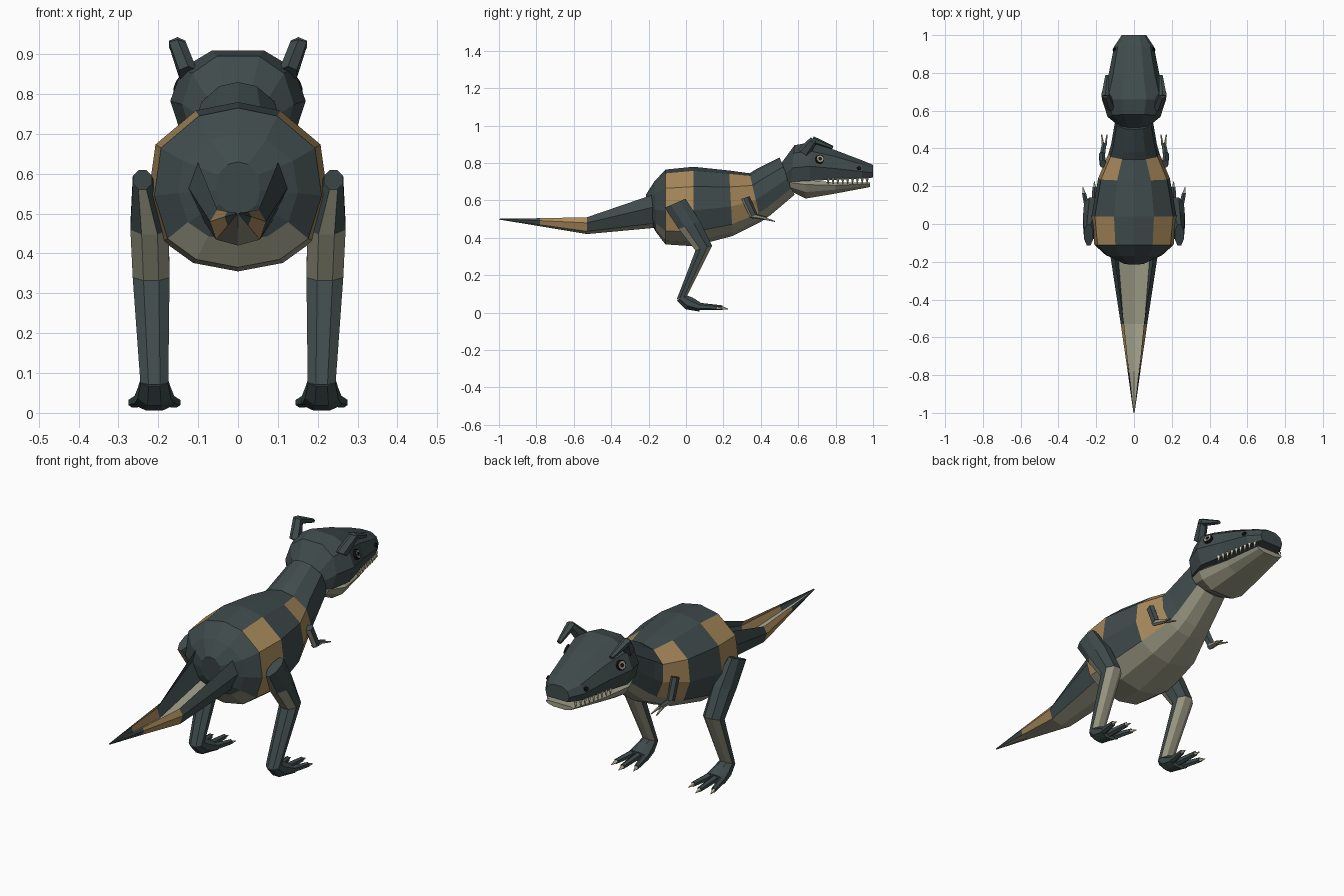
import bpy, bmesh, math
from mathutils import Vector, Matrix

cube = bpy.data.objects.get("Cube")
if cube:
    bpy.data.objects.remove(cube, do_unlink=True)


def material(name, rgb):
    m = bpy.data.materials.new(name)
    m.use_nodes = True
    m.diffuse_color = (*rgb, 1)
    bsdf = m.node_tree.nodes["Principled BSDF"]
    bsdf.inputs["Base Color"].default_value = (*rgb, 1)
    bsdf.inputs["Roughness"].default_value = 0.9
    return m


MATS = [material("dark_slate_skin", (.050, .070, .072)),
        material("tan_stripe", (.39, .25, .105)),
        material("pale_belly", (.34, .33, .24)),
        material("ivory", (.68, .60, .42)),
        material("black", (.008, .008, .008))]
SKIN, TAN, BELLY, IVORY, BLACK = range(5)


def finish(name, bm):
    me = bpy.data.meshes.new(name)
    bm.to_mesh(me)
    bm.free()
    for m in MATS:
        me.materials.append(m)
    ob = bpy.data.objects.new(name, me)
    bpy.context.collection.objects.link(ob)
    return ob


def loft(name, rings, rule=lambda i, j, n: SKIN, closed=True):
    """Skin a list of point rings; rule(ring, segment, normal) picks the colour."""
    bm = bmesh.new()
    vs = [[bm.verts.new(p) for p in r] for r in rings]
    n = len(rings[0])
    made = []
    for i in range(len(vs) - 1):
        for j in range(n if closed else n - 1):
            k = (j + 1) % n
            made.append((bm.faces.new((vs[i][j], vs[i][k], vs[i + 1][k], vs[i + 1][j])), i, j))
    if closed:
        made.append((bm.faces.new(vs[0]), 0, 0))
        made.append((bm.faces.new(vs[-1]), len(vs) - 2, 0))
    bmesh.ops.recalc_face_normals(bm, faces=bm.faces)
    for f, i, j in made:
        f.normal_update()
        f.material_index = rule(i, j, f.normal)
    return finish(name, bm)


def symmetric(half):
    """Close a half section by mirroring it in x; points on the centre stay single."""
    return half + [(-x, y, z) for x, y, z in reversed(half) if abs(x) > 1e-6]


def section_rings(shape, stations):
    """Stations: y at top, y at bottom, z top, z bottom, half width."""
    return [symmetric([(u * w, yb + (yt - yb) * t, zb + (zt - zb) * t) for u, t in shape])
            for yt, yb, zt, zb, w in stations]


def tube(name, side, stations, n=8, rule=lambda i, j, nrm: SKIN):
    """Stations: centre, half width in x, half depth vector (y, z)."""
    rings = []
    for (x, y, z), rx, (dy, dz) in stations:
        ring = []
        for k in range(n):
            a = 2 * math.pi * (k + .5) / n
            c, s = math.cos(a), math.sin(a)
            ring.append((side * (x + c * rx), y + s * dy, z + s * dz))
        rings.append(ring)
    return loft(name, rings, rule)


# Body and neck: dark back, two striped bands, pale belly
BODY = [(0, 1), (.47, .95), (.92, .75), (1, .45), (.84, .18), (.5, .05), (0, 0)]


def body_rule(i, j, n):
    seg = min(j, 11 - j)
    if seg >= 4 and i > 0:
        return BELLY
    return TAN if i in (2, 4) and seg in (1, 2, 3) else SKIN


loft("body", section_rings(BODY, [
    (-.215, -.20, .63, .50, .055), (-.17, -.16, .70, .43, .15),
    (-.11, -.11, .765, .365, .21), (.04, .04, .78, .355, .225),
    (.23, .25, .76, .41, .19), (.34, .40, .745, .485, .135),
    (.38, .45, .77, .52, .122), (.50, .58, .83, .63, .10)]), body_rule)

# Tail: open trough with striped walls and a pale floor
tail = [(-.15, (.105, .64), (.128, .57), (.085, .48), .455),
        (-.53, (.052, .51), (.07, .48), (.055, .435), .42),
        (-.78, (.027, .505), (.034, .492), (.026, .47), .462),
        (-1.0, (.003, .502), (.003, .501), (.002, .499), .498)]
tail_rings = []
for y, a, b, c, floor in tail:
    left = [(p[0], y, p[1]) for p in (a, b, c)]
    tail_rings.append(symmetric(left + [(0, y, floor)]))
loft("tail", tail_rings,
     lambda i, j, n: BELLY if j in (2, 3) else (TAN if i == 1 else SKIN), closed=False)

# Head and lower jaw
HEAD = [(.38, 1), (.82, .78), (1, .38), (.85, 0)]
loft("upper_head", section_rings(HEAD, [
    (.51, .53, .80, .70, .085), (.58, .56, .895, .70, .14), (.66, .66, .91, .705, .17),
    (.79, .79, .872, .71, .135), (.94, .94, .815, .717, .105), (1.0, 1.0, .79, .722, .065)]))
JAW = [(.8, 1), (1, .75), (.85, .35), (.45, 0)]
loft("lower_jaw", section_rings(JAW, [
    (.55, .56, .712, .65, .11), (.64, .64, .71, .61, .14),
    (.80, .80, .695, .637, .11), (.985, .985, .695, .672, .075)]), lambda i, j, n: BELLY)


def disc(bm, centre, normal, radius, depth, mat, sides=10):
    rot = Vector(normal).to_track_quat('Z', 'Y').to_matrix().to_4x4()
    got = bmesh.ops.create_cone(bm, cap_ends=True, segments=sides, radius1=radius, radius2=radius,
                                depth=depth, matrix=Matrix.Translation(centre) @ rot)
    for f in {f for v in got["verts"] for f in v.link_faces}:
        f.material_index = mat


for side, label in ((1, "left"), (-1, "right")):
    # Eye and nostril
    bm = bmesh.new()
    nrm = (side, .29, .37)
    for r, d, m in ((.024, .012, BLACK), (.019, .016, BELLY), (.010, .019, BLACK)):
        disc(bm, (side * .147, .715, .82), nrm, r, d, m)
    finish(label + "_eye", bm)
    bm = bmesh.new()
    disc(bm, (side * .104, .925, .772), (side, .25, .4), .011, .01, BLACK, 6)
    finish(label + "_nostril", bm)

    # Row of upper teeth
    bm = bmesh.new()
    for k in range(9):
        y = .76 + k * .026
        x = .120 - .18 * (y - .76) if y < .935 else .087 - .4 * (y - .94)
        got = bmesh.ops.create_cone(
            bm, cap_ends=True, segments=4, radius1=.009, radius2=.001, depth=.032,
            matrix=Matrix.Translation((side * x, y, .703)) @ Matrix.Rotation(math.pi, 4, 'X'))
    for f in bm.faces:
        f.material_index = IVORY
    finish(label + "_teeth", bm)

    # Bent crest: upright stalk and a forward prong
    tube(label + "_crest_stalk", side, [
        ((.125, .625, .85), .026, (.03, -.02)),
        ((.152, .685, .925), .024, (.018, -.012))], 6)
    tube(label + "_crest_prong", side, [
        ((.152, .675, .925), .024, (.008, .018)),
        ((.142, .785, .882), .012, (.004, .009))], 6)

    # Leg: thigh and shin, pale on the faces that look down
    tube(label + "_leg", side, [
        ((.24, -.058, .585), .026, (.06, .026)),
        ((.222, .018, .468), .052, (.062, .022)),
        ((.218, .095, .345), .050, (.048, .014)),
        ((.210, -.022, .08), .038, (.030, .010))], 8,
        lambda i, j, n: BELLY if n.z < -.3 else SKIN)

    # Foot with three splayed clawed toes
    tube(label + "_foot", side, [
        ((.21, -.025, .08), .037, (.027, .014)),
        ((.21, .015, .05), .045, (.020, .034)),
        ((.21, .075, .03), .055, (.004, .026))])
    for toe, spread, reach in (("inner", -.055, .165), ("middle", 0, .195), ("outer", .055, .165)):
        start = .21 + spread * .55
        end = .21 + spread
        tube(f"{label}_{toe}_toe", side, [
            ((start, .05, .035), .018, (0, .020)),
            ((end, reach, .026), .012, (0, .013))], 6)
        tube(f"{label}_{toe}_claw", side, [
            ((end, reach - .004, .026), .010, (0, .010)),
            ((end + spread * .1, reach + .03, .020), .002, (0, .002))], 5,
            lambda i, j, n: IVORY)

    # Small arm, forearm and two fingers
    tube(label + "_upper_arm", side, [
        ((.165, .318, .615), .018, (.022, .008)),
        ((.170, .362, .518), .018, (.020, .008))], 6,
        lambda i, j, n: BELLY if n.z < -.3 else SKIN)
    tube(label + "_forearm", side, [
        ((.170, .35, .520), .017, (.006, .014)),
        ((.158, .425, .505), .013, (.003, .009))], 6,
        lambda i, j, n: SKIN if n.z > .7 else BELLY)
    for finger, x in (("inner", .143), ("outer", .172)):
        tube(f"{label}_{finger}_finger", side, [
            ((.4 * x + .095, .415, .505), .008, (0, .008)),
            ((x, .475, .488), .003, (0, .003))], 5, lambda i, j, n: BELLY)
